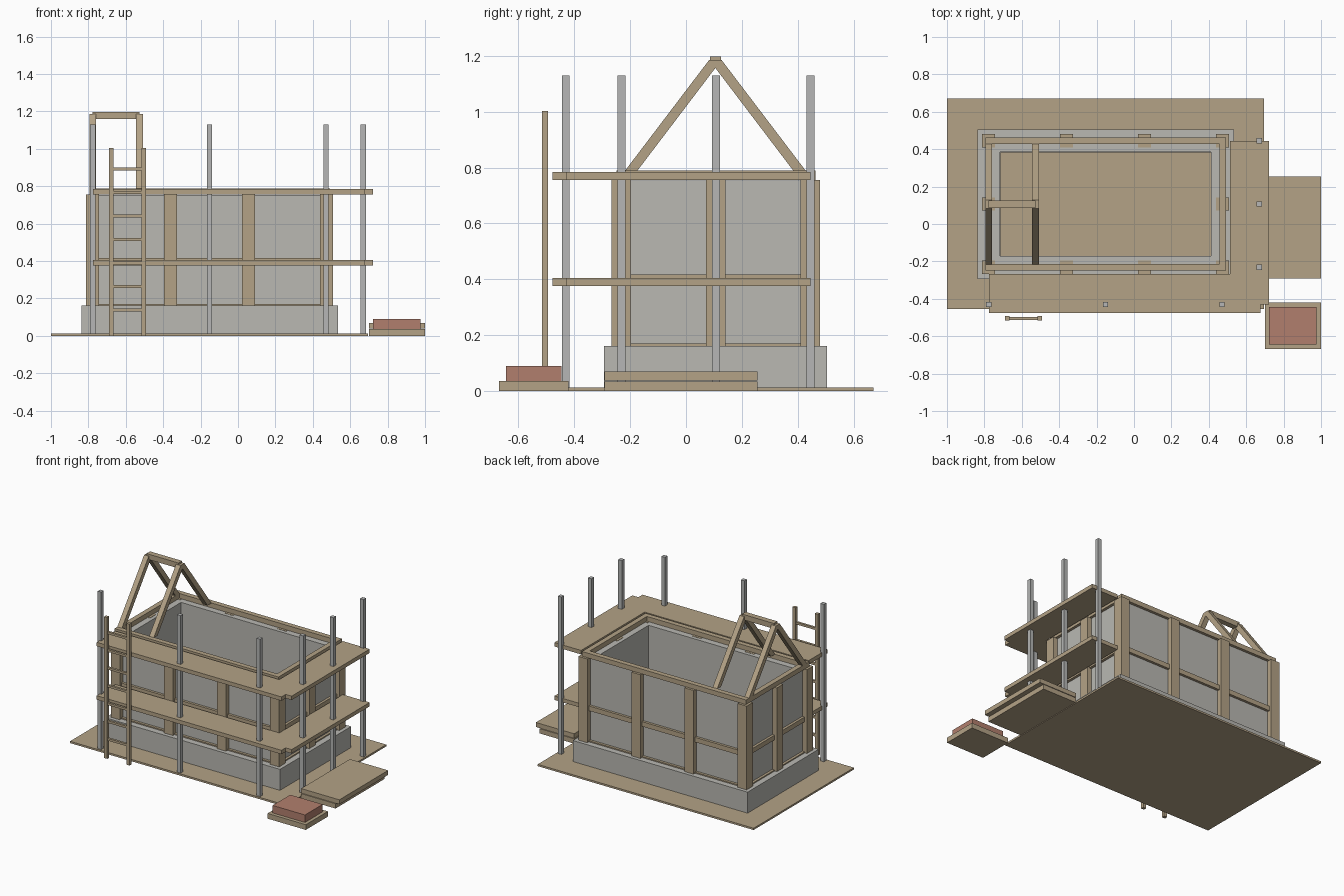
import bpy
import bmesh

cube = bpy.data.objects.get("Cube")
if cube:
    bpy.data.objects.remove(cube, do_unlink=True)


def material(name, rgb):
    col = tuple((c / 255) ** 2.2 for c in rgb) + (1.0,)
    m = bpy.data.materials.new(name)
    m.use_nodes = True
    m.diffuse_color = col
    m.node_tree.nodes["Principled BSDF"].inputs["Base Color"].default_value = col
    return m


WOOD = material("timber", (178, 161, 133))
STONE = material("plaster grey", (184, 183, 177))
STEEL = material("scaffold grey", (180, 181, 180))
BRICK = material("brick red", (176, 126, 109))


def finish(name, bm, mat):
    bmesh.ops.recalc_face_normals(bm, faces=bm.faces)
    me = bpy.data.meshes.new(name)
    bm.to_mesh(me)
    bm.free()
    me.materials.append(mat)
    ob = bpy.data.objects.new(name, me)
    bpy.context.collection.objects.link(ob)
    return ob


def box(name, x, y, z, mat):
    """Box from (min, max) ranges on each axis."""
    bm = bmesh.new()
    bmesh.ops.create_cube(bm, size=1)
    for v in bm.verts:
        for i, (lo, hi) in enumerate((x, y, z)):
            v.co[i] = lo if v.co[i] < 0 else hi
    return finish(name, bm, mat)


def around(c, w):
    return (c - w / 2, c + w / 2)


def ring(name, x, y, t, z, mat):
    """Hollow rectangle, wall thickness t going inward."""
    bm = bmesh.new()
    rects = []
    for d in (0, t):
        xs, ys = (x[0] + d, x[1] - d), (y[0] + d, y[1] - d)
        rects.append([(xs[0], ys[0]), (xs[1], ys[0]), (xs[1], ys[1]), (xs[0], ys[1])])
    loops = [[bm.verts.new((*p, h)) for p in r] for r in rects for h in z]
    outer_lo, outer_hi, inner_lo, inner_hi = loops
    for a, b in ((outer_lo, outer_hi), (outer_hi, inner_hi),
                 (inner_hi, inner_lo), (inner_lo, outer_lo)):
        for i in range(4):
            j = (i + 1) % 4
            bm.faces.new((a[i], a[j], b[j], b[i]))
    return finish(name, bm, mat)


def extrude_yz(name, profile, x, mat):
    bm = bmesh.new()
    face = bm.faces.new([bm.verts.new((x[0], *p)) for p in profile])
    new = bmesh.ops.extrude_face_region(bm, geom=[face])["geom"]
    verts = [g for g in new if isinstance(g, bmesh.types.BMVert)]
    bmesh.ops.translate(bm, verts=verts, vec=(x[1] - x[0], 0, 0))
    return finish(name, bm, mat)


# Ground slab and foundation
box("ground_slab", (-1, 0.695), (-0.455, 0.67), (0, 0.013), WOOD)
ring("foundation", (-0.837, 0.535), (-0.293, 0.505), 0.122, (0.005, 0.162), STONE)

# Timber frame: posts, rails and wall panels
POST_X = (-0.777, -0.36, 0.056, 0.474)
POST_Y = (-0.231, 0.107, 0.445)
for i, px in enumerate(POST_X):
    for j, py in enumerate(POST_Y):
        if i in (0, 3) or j in (0, 2):
            box(f"post_{i}_{j}", around(px, 0.07), around(py, 0.07), (0.162, 0.756), WOOD)
ring("wall_panels", (-0.777, 0.474), (-0.231, 0.445), 0.061, (0.162, 0.754), STONE)
for name, zc in (("sill_beam", 0.153), ("middle_rail", 0.4), ("top_beam", 0.772)):
    ring(name, (-0.795, 0.492), (-0.249, 0.463), 0.036, around(zc, 0.034), WOOD)

# Scaffold decks and poles
for i, z in enumerate(((0.377, 0.405), (0.756, 0.784))):
    box(f"front_deck_{i}", (-0.775, 0.675), (-0.477, -0.268), z, WOOD)
    box(f"side_deck_{i}", (0.512, 0.722), (-0.43, 0.445), z, WOOD)
POLES = [(x, -0.43) for x in (-0.777, -0.153, 0.471)]
POLES += [(0.67, y) for y in (-0.231, 0.107, 0.445)]
for i, (px, py) in enumerate(POLES):
    box(f"scaffold_pole_{i}", around(px, 0.028), around(py, 0.028), (0.005, 1.13), STEEL)

# Ladder
for side, px in (("left", -0.503), ("right", -0.678)):
    box(f"ladder_rail_{side}", around(px, 0.024), around(-0.504, 0.022), (0, 1.003), WOOD)
for i in range(7):
    box(f"ladder_rung_{i}", (-0.68, -0.5), around(-0.504, 0.016),
        around(0.137 + 0.126 * i, 0.016), WOOD)

# Roof trusses and ridge
half = [(0.325, 0.786), (0.022, 1.185)]
inner = [(0.281, 0.786), (0, 1.156)]
mid = 0.105
profile = [(mid - d, z) for d, z in half] + [(mid + d, z) for d, z in reversed(half)]
profile += [(mid + inner[0][0], inner[0][1]), (mid, inner[1][1]), (mid - inner[0][0], inner[0][1])]
for i, px in enumerate((-0.777, -0.527)):
    extrude_yz(f"roof_truss_{i}", profile, around(px, 0.036), WOOD)
box("ridge_beam", (-0.777, -0.527), around(mid, 0.04), (1.16, 1.198), WOOD)

# Plank stack and brick pallet
box("plank_lower", (0.7, 0.97), (-0.292, 0.255), (0, 0.034), WOOD)
box("plank_upper", (0.7, 1.0), (-0.292, 0.255), (0.038, 0.07), WOOD)
box("pallet", (0.7, 1.0), (-0.668, -0.42), (0, 0.037), WOOD)
box("brick_pile", (0.722, 0.976), (-0.643, -0.445), (0.037, 0.09), BRICK)
